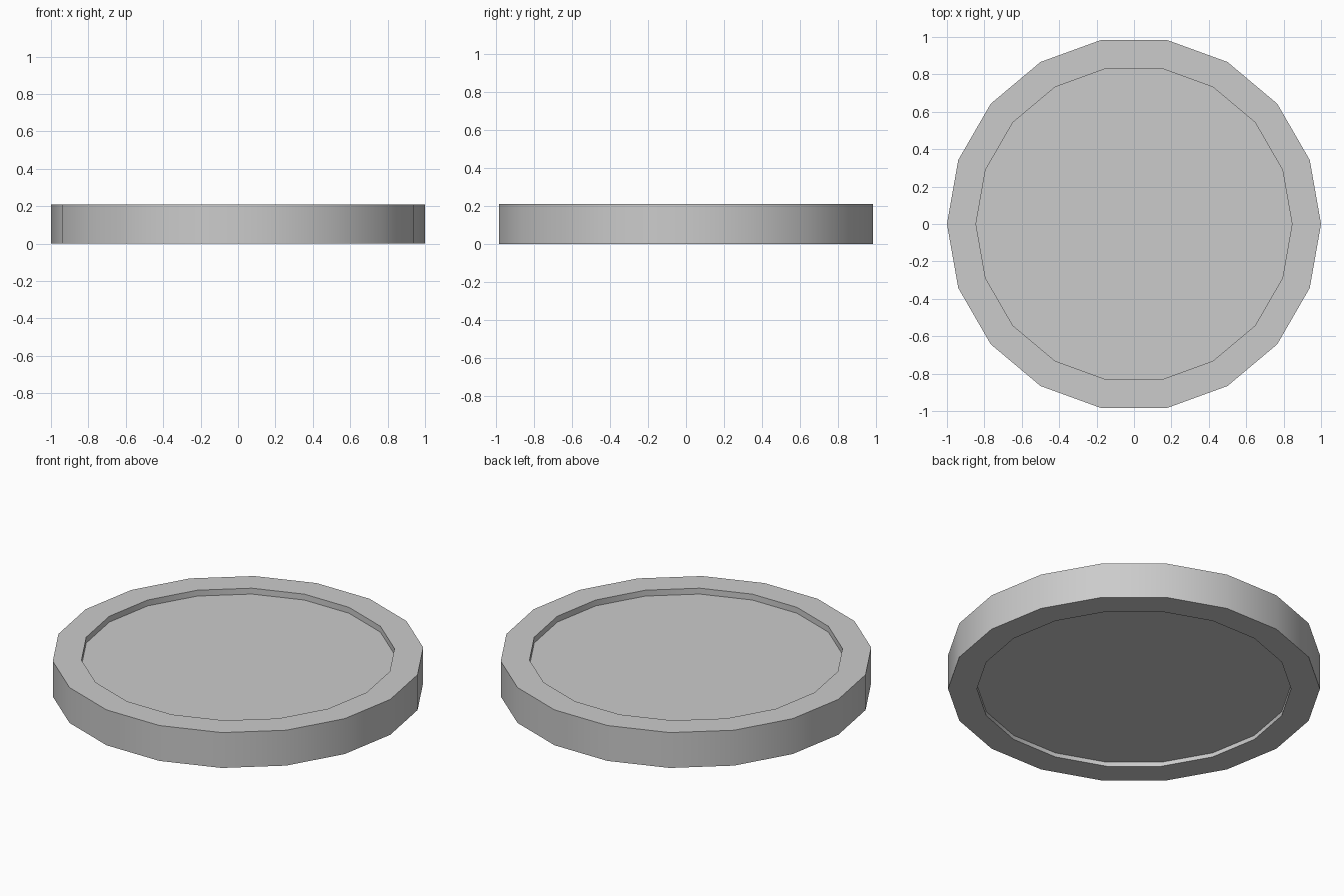
import bpy, bmesh
from math import cos, sin, pi, radians

if "Cube" in bpy.data.objects:
    bpy.data.objects.remove(bpy.data.objects["Cube"])

SIDES = 18
R_OUT, R_IN = 1.0, 0.845
HEIGHT, TOP_DEPTH, BOTTOM_DEPTH = 0.21, 0.035, 0.025

bm = bmesh.new()


def ring(radius, z):
    return [bm.verts.new((radius * cos(2 * pi * i / SIDES),
                          radius * sin(2 * pi * i / SIDES), z)) for i in range(SIDES)]


# Disc profile from recessed underside, around the rim, to recessed top
profile = [(R_IN, BOTTOM_DEPTH), (R_IN, 0), (R_OUT, 0),
           (R_OUT, HEIGHT), (R_IN, HEIGHT), (R_IN, HEIGHT - TOP_DEPTH)]
rings = [ring(r, z) for r, z in profile]
for a, b in zip(rings, rings[1:]):
    for i in range(SIDES):
        j = (i + 1) % SIDES
        bm.faces.new((a[i], a[j], b[j], b[i]))

# Recessed floors
bm.faces.new(rings[0][::-1])
bm.faces.new(rings[-1])
bmesh.ops.recalc_face_normals(bm, faces=bm.faces)

mesh = bpy.data.meshes.new("rimmed_disc")
bm.to_mesh(mesh)
bm.free()
disc = bpy.data.objects.new("rimmed_disc", mesh)
bpy.context.collection.objects.link(disc)

# Smooth round walls, sharp rim edges
bpy.context.view_layer.objects.active = disc
disc.select_set(True)
bpy.ops.object.shade_smooth_by_angle(angle=radians(30))
